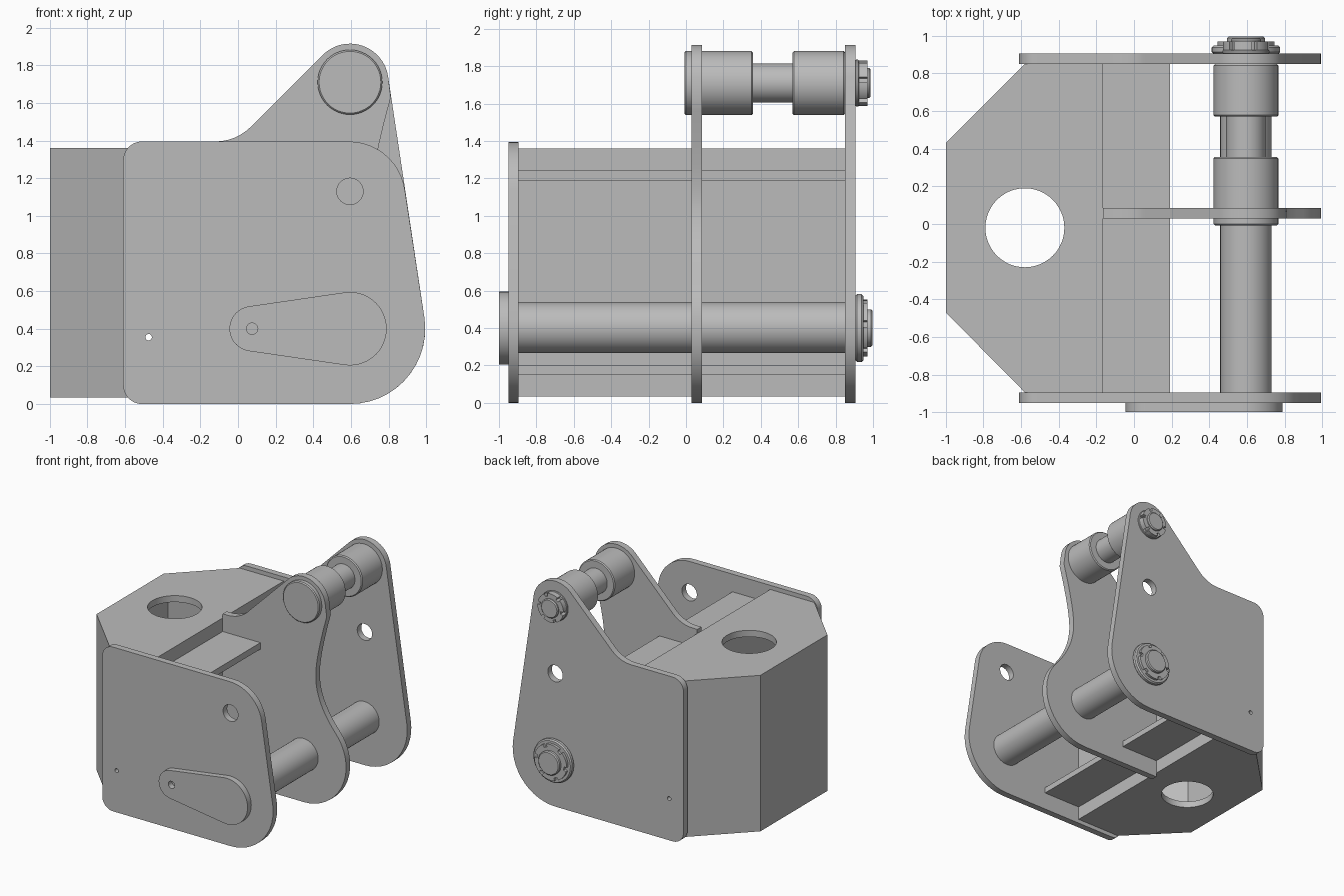
import bpy
import bmesh
from math import sin, cos, pi, radians
from mathutils import Matrix, Vector
from mathutils.geometry import convex_hull_2d

cube = bpy.data.objects.get("Cube")
if cube:
    bpy.data.objects.remove(cube, do_unlink=True)

steel = bpy.data.materials.new("plain grey steel")
steel.use_nodes = True
GREY = (0.5, 0.5, 0.5, 1)
steel.diffuse_color = GREY
steel.node_tree.nodes["Principled BSDF"].inputs["Base Color"].default_value = GREY


def finish(obj):
    obj.data.materials.clear()
    obj.data.materials.append(steel)
    bpy.ops.object.select_all(action='DESELECT')
    obj.select_set(True)
    bpy.context.view_layer.objects.active = obj
    bpy.ops.object.shade_smooth_by_angle(angle=radians(30))
    return obj


def arc(cx, cy, r, a0, a1):
    n = max(3, int(abs(a1 - a0) / 7.5))
    angles = [radians(a0 + (a1 - a0) * i / n) for i in range(n + 1)]
    return [(cx + r * cos(a), cy + r * sin(a)) for a in angles]


def circle(cx, cy, r):
    return arc(cx, cy, r, 0, 360)[:-1]


def bezier(a, b, c, n=10):
    a, b, c = Vector(a), Vector(b), Vector(c)
    ts = [i / n for i in range(1, n)]
    return [tuple(a * (1 - t) ** 2 + b * 2 * t * (1 - t) + c * t * t) for t in ts]


def hull(*circles):
    pts = [p for c in circles for p in circle(*c)]
    return [pts[i] for i in convex_hull_2d(pts)]


def plate(name, outline, lo, hi, holes=(), upright=True):
    """Flat plate with holes, thick along y when upright, else along z."""
    curve = bpy.data.curves.new(name, 'CURVE')
    curve.dimensions = '2D'
    curve.fill_mode = 'BOTH'
    curve.extrude = (hi - lo) / 2
    for loop in [outline] + [circle(*h) for h in holes]:
        spline = curve.splines.new('POLY')
        spline.points.add(len(loop) - 1)
        for point, (u, v) in zip(spline.points, loop):
            point.co = (u, v, 0, 1)
        spline.use_cyclic_u = True
    temp = bpy.data.objects.new(name + "_outline", curve)
    bpy.context.collection.objects.link(temp)
    bpy.context.view_layer.update()
    graph = bpy.context.evaluated_depsgraph_get()
    mesh = bpy.data.meshes.new_from_object(temp.evaluated_get(graph))
    bpy.data.objects.remove(temp, do_unlink=True)
    mid = (lo + hi) / 2
    if upright:
        mesh.transform(Matrix.Translation((0, mid, 0)) @ Matrix.Rotation(pi / 2, 4, 'X'))
    else:
        mesh.transform(Matrix.Translation((0, 0, mid)))
    mesh.name = name
    bm = bmesh.new()
    bm.from_mesh(mesh)
    bmesh.ops.remove_doubles(bm, verts=bm.verts, dist=0.0002)
    bmesh.ops.recalc_face_normals(bm, faces=bm.faces)
    bm.to_mesh(mesh)
    bm.free()
    obj = bpy.data.objects.new(name, mesh)
    bpy.context.collection.objects.link(obj)
    return finish(obj)


def turned(name, x, z, profile):
    """Solid turned about a line along y, from (y, radius) pairs."""
    bm = bmesh.new()
    steps, rings = 48, []
    for y, r in profile:
        rings.append([bm.verts.new((x + r * cos(2 * pi * i / steps), y,
                                    z + r * sin(2 * pi * i / steps)))
                      for i in range(steps)])
    for a, b in zip(rings, rings[1:]):
        for i in range(steps):
            j = (i + 1) % steps
            bm.faces.new((a[i], a[j], b[j], b[i]))
    bm.faces.new(rings[0])
    bm.faces.new(rings[-1])
    bmesh.ops.recalc_face_normals(bm, faces=bm.faces)
    mesh = bpy.data.meshes.new(name)
    bm.to_mesh(mesh)
    bm.free()
    obj = bpy.data.objects.new(name, mesh)
    bpy.context.collection.objects.link(obj)
    return finish(obj)


def rod(name, x, z, y0, y1, r, b=0.008):
    return turned(name, x, z, [(y0, r - b), (y0 + b, r), (y1 - b, r), (y1, r - b)])


def slotted(cx, cz, r, depth, slots=6):
    """Round nut outline with slots around the rim."""
    pts, pitch = [], 360 / slots
    for k in range(slots):
        a = k * pitch + 15
        pts += arc(cx, cz, r, a, a + pitch * 0.78)
        pts += arc(cx, cz, r - depth, a + pitch * 0.78, a + pitch)
    return pts


PX, LOW, TOP = 0.595, 0.4, 1.71    # pin centres
FRONT, MIDDLE, BACK = (-0.95, -0.895), (0.03, 0.085), (0.85, 0.905)
small_hole = (-0.475, 0.355, 0.017)
link_hole = (PX, 1.13, 0.07)

# Side plates
low_corner = (-0.51, 0.1, 0.1)
high_corner = (-0.51, 1.295, 0.1)
plate("front_side_plate",
      hull((PX, LOW, 0.4), low_corner, high_corner, (0.59, 1.095, 0.3)),
      *FRONT, holes=[small_hole, link_hole])

ear = arc(PX, TOP, 0.205, 8.5, 135) + arc(-0.12, 1.661, 0.266, -45, -90)
plate("back_side_plate",
      arc(PX, LOW, 0.4, -90, 8.5) + ear
      + arc(*high_corner, 90, 180) + arc(*low_corner, 180, 270),
      *BACK, holes=[small_hole, link_hole])

waist = (0.71, 1.12)
plate("middle_plate",
      arc(PX, LOW, 0.4, -90, 40.5)
      + bezier((0.899, 0.66), (0.70, 0.89), waist) + [waist]
      + bezier(waist, (0.715, 1.28), (0.8125, 1.63)) + [(0.8125, 1.63)]
      + ear + [(-0.165, 1.395), (-0.165, 0)],
      *MIDDLE)

# Hollow box between the side plates
y0, y1, inner_x, t = FRONT[1], BACK[0], -0.165, 0.055
bend = [(-0.58, y1), (-1, 0.43), (-1, -0.47), (-0.58, y0)]
lid = bend + [(inner_x, y0), (inner_x, y1)]
for name, lo in (("box_bottom", 0.035), ("box_top", 1.305)):
    plate(name, lid, lo, lo + t, holes=[(-0.58, -0.02, 0.21)], upright=False)
inside = [(-0.502, y0), (-1 + t, -0.447), (-1 + t, 0.407), (-0.502, y1)]
plate("box_outer_wall", bend + inside, 0.09, 1.305, upright=False)


def slab(name, xa, xb, lo, hi):
    return plate(name, [(xa, y0), (xb, y0), (xb, y1), (xa, y1)], lo, hi, upright=False)


slab("box_inner_wall", inner_x - t, inner_x, 0.09, 1.305)
slab("lower_shelf", inner_x, 0.19, 0.15, 0.2)
slab("upper_shelf", inner_x, 0.19, 1.19, 1.245)

# Lower pin with flag and lock nut
rod("lower_pin", PX, LOW + 0.003, -0.96, 0.92, 0.137)
plate("pin_flag", hull((PX, LOW, 0.195), (0.075, LOW, 0.12)), -1.0, -0.95,
      holes=[(0.075, LOW, 0.03)])
rod("lower_washer", PX, LOW, 0.905, 0.948, 0.182, 0.01)
plate("lower_lock_nut", slotted(PX, LOW, 0.152, 0.025), 0.948, 0.97)
rod("lower_pin_end", PX, LOW, 0.94, 0.997, 0.1)

# Upper pin with bushings and castle nut
rod("upper_pin", PX, TOP, 0.3, 0.92, 0.105)
rod("middle_bushing", PX, TOP, -0.008, 0.357, 0.172)
rod("back_bushing", PX, TOP, 0.57, 0.85, 0.172)
rod("upper_nut_base", PX, TOP, 0.905, 0.925, 0.125, 0.005)
plate("upper_castle_nut", slotted(PX, TOP, 0.122, 0.025), 0.925, 0.97)
rod("upper_pin_end", PX, TOP, 0.91, 0.987, 0.08)
